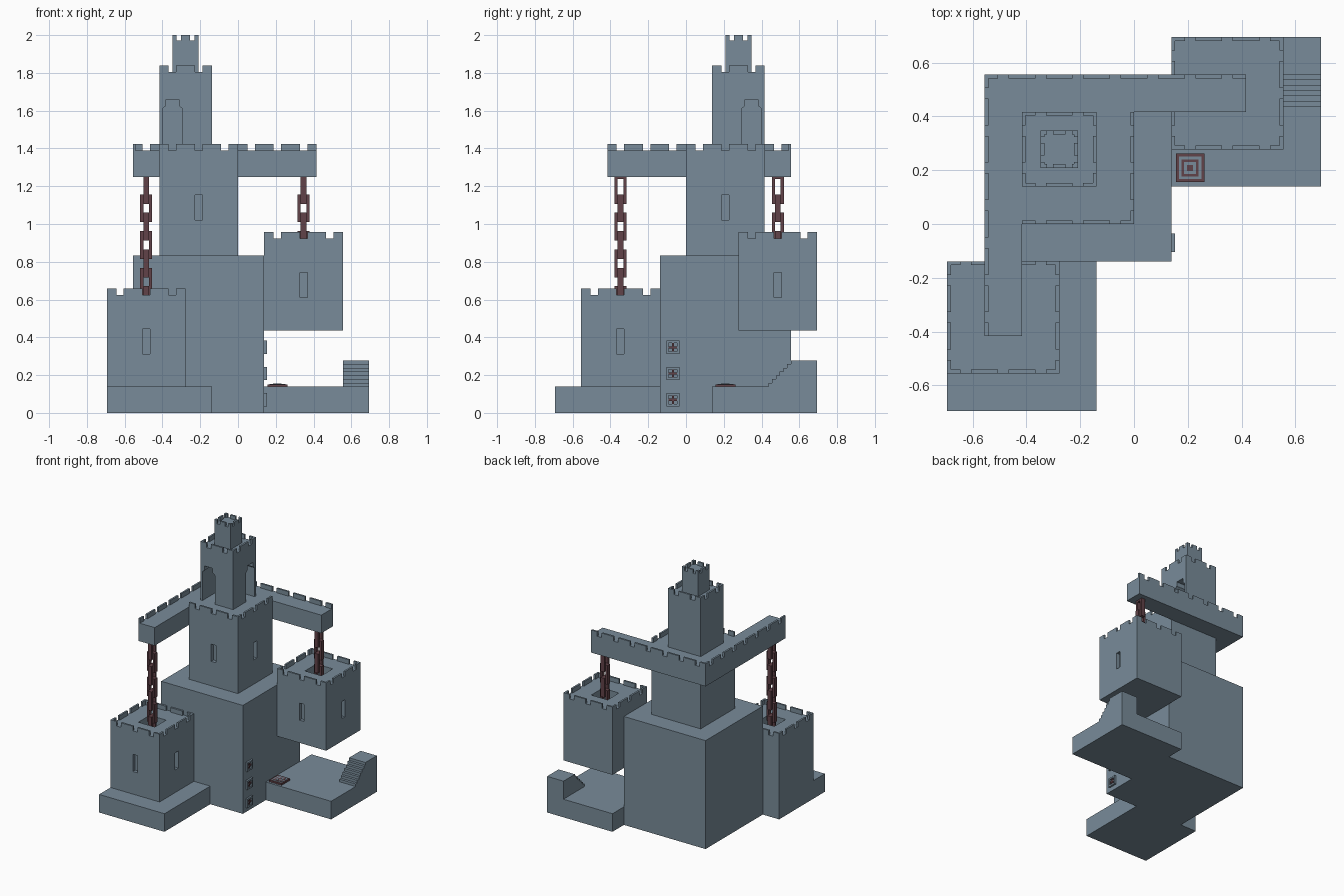
import bpy, bmesh
from mathutils import Vector

U = 2 / 14.4          # one grid cell; all sizes below are in cells
T = 0.1               # parapet thickness

cube = bpy.data.objects.get("Cube")
if cube:
    bpy.data.objects.remove(cube, do_unlink=True)


def material(name, rgb):
    m = bpy.data.materials.new(name)
    m.use_nodes = True
    m.diffuse_color = (*rgb, 1)
    m.node_tree.nodes["Principled BSDF"].inputs["Base Color"].default_value = (*rgb, 1)
    return m


STONE = material("blue_grey_stone", (0.19, 0.26, 0.32))
IRON = material("dark_red_iron", (0.12, 0.055, 0.065))


def make(name, bm, mat):
    bmesh.ops.scale(bm, vec=(U, U, U), verts=bm.verts)
    bmesh.ops.recalc_face_normals(bm, faces=bm.faces)
    mesh = bpy.data.meshes.new(name)
    bm.to_mesh(mesh)
    bm.free()
    mesh.materials.append(mat)
    obj = bpy.data.objects.new(name, mesh)
    bpy.context.collection.objects.link(obj)
    return obj


def add_box(bm, x, y, z):
    vs = bmesh.ops.create_cube(bm, size=1)["verts"]
    for v in vs:
        v.co = Vector([(r[0] + r[1]) / 2 + c * (r[1] - r[0]) for r, c in zip((x, y, z), v.co)])


def boxes(name, mat, *parts):
    bm = bmesh.new()
    for part in parts:
        add_box(bm, *part)
    return make(name, bm, mat)


def prism(name, points, direction, mat=STONE):
    bm = bmesh.new()
    face = bm.faces.new([bm.verts.new(p) for p in points])
    new = bmesh.ops.extrude_face_region(bm, geom=[face])["geom"]
    moved = [g for g in new if isinstance(g, bmesh.types.BMVert)]
    bmesh.ops.translate(bm, vec=direction, verts=moved)
    return make(name, bm, mat)


def cut(obj, cutter):
    cutter.hide_render = True
    mod = obj.modifiers.new("cut", "BOOLEAN")
    mod.operation = "DIFFERENCE"
    mod.solver = "EXACT"
    mod.object = cutter
    bpy.context.view_layer.objects.active = obj
    bpy.ops.object.modifier_apply(modifier=mod.name)
    bpy.data.objects.remove(cutter, do_unlink=True)


def slit_windows(obj, x, y, z):
    # one slit in the front face, one in the right-hand face
    mx, my, w, d = sum(x) / 2, sum(y) / 2, 0.14, 0.2
    zs = (z, z + 0.95)
    cut(obj, boxes("cutter", STONE, ((mx - w, mx + w), (y[0] - d, y[0] + d), zs)))
    cut(obj, boxes("cutter", STONE, ((x[1] - d, x[1] + d), (my - w, my + w), zs)))


def merlons(bm, axis, span, side, z, cell=1, gap=0.28, height=0.25, trim=(0, 0)):
    # a low wall along one axis with a gap in the middle of every cell
    a, b = span
    stops = [a + trim[0]]
    for i in range(round((b - a) / cell)):
        mid = a + (i + 0.5) * cell
        stops += [mid - gap / 2, mid + gap / 2]
    stops.append(b - trim[1])
    for lo, hi in zip(stops[::2], stops[1::2]):
        run, across = (lo, hi), (side, side + T)
        x, y = (run, across) if axis == "x" else (across, run)
        add_box(bm, x, y, (z, z + height))


def parapet(name, x, y, z, **kw):
    bm = bmesh.new()
    for side in (y[0], y[1] - T):
        merlons(bm, "x", x, side, z, **kw)
    for side in (x[0], x[1] - T):
        merlons(bm, "y", y, side, z, trim=(T, T), **kw)
    return make(name, bm, STONE)


def chain(name, x, y, count):
    # rectangular links, alternately turned a quarter
    bm = bmesh.new()
    w, h, t, bar = 0.23, 0.53, 0.11, 0.12
    for i in range(count):
        z = 8.5 - 0.7 * i
        for lo, hi, z0, z1 in ((-w, -w + bar, -h, h), (w - bar, w, -h, h),
                               (bar - w, w - bar, -h, bar - h), (bar - w, w - bar, h - bar, h)):
            wide, thin = (lo, hi), (-t, t)
            dx, dy = (wide, thin) if i % 2 else (thin, wide)
            add_box(bm, (x + dx[0], x + dx[1]), (y + dy[0], y + dy[1]), (z + z0, z + z1))
    return make(name, bm, IRON)


# Ground blocks
boxes("main_block", STONE, ((-4, 1), (-1, 4), (0, 6)))
boxes("front_plinth", STONE, ((-5, -1), (-5, -1), (0, 1)))
boxes("side_platform", STONE, ((1, 5), (1, 5), (0, 1)))

# Staircase on the platform
STEPS = 7
outline = [(4, 5, 1), (4, 5, 2), (4, 4, 2)]
for i in range(STEPS):
    yy = 4 - i / STEPS
    outline += [(4, yy, 2 - (i + 1) / STEPS), (4, yy - 1 / STEPS, 2 - (i + 1) / STEPS)]
prism("staircase", outline[:-1], (1, 0, 0))

# Two chained towers, each with a pit in the roof
for name, x, y, z, win, links in (("front_tower", (-5, -2), (-4, -1), (1, 4.5), 2.25, 7),
                                  ("hanging_tower", (1, 4), (2, 5), (3.15, 6.65), 4.4, 4)):
    tower = boxes(name, STONE, (x, y, z))
    cut(tower, boxes("cutter", STONE, ((x[0] + 1, x[1] - 1), (y[0] + 1, y[1] - 1), (z[1] - 1, z[1] + 1))))
    slit_windows(tower, x, y, win)
    parapet(name + "_parapet", x, y, z[1])
    chain(name + "_chain", sum(x) / 2, sum(y) / 2, links)

# Middle tower and the two beams that carry the chains
middle = boxes("middle_tower", STONE, ((-3, 0), (0, 3), (6, 10)))
slit_windows(middle, (-3, 0), (0, 3), 7.35)
boxes("back_beam", STONE, ((-4, 3), (3, 4), (9, 10)))
boxes("left_beam", STONE, ((-4, -3), (-3, 3), (9, 10)))
bm = bmesh.new()
merlons(bm, "x", (-4, 3), 4 - T, 10)
merlons(bm, "y", (-3, 4), -4, 10, trim=(0, T))
merlons(bm, "x", (-3, 0), 0, 10)
merlons(bm, "y", (0, 3), -T, 10, trim=(T, 0))
make("terrace_parapet", bm, STONE)

# Upper tower with a corner passage joining two arched doors
upper = boxes("upper_tower", STONE, ((-3, -1), (1, 3), (10, 13)))
half = [(0.38, 9.9), (0.38, 11.6), (0.25, 11.7), (0.25, 11.95)]
arch = half + [(-a, z) for a, z in reversed(half)]
cut(upper, prism("cutter", [(a - 2.5, 0.9, z) for a, z in arch], (0, 1.98, 0)))
cut(upper, prism("cutter", [(-0.9, a + 2.5, z) for a, z in arch], (-1.98, 0, 0)))
parapet("upper_parapet", (-3, -1), (1, 3), 13)

# Top turret
boxes("top_turret", STONE, ((-2.5, -1.5), (1.5, 2.5), (13, 14.2)))
parapet("turret_parapet", (-2.5, -1.5), (1.5, 2.5), 14.2, cell=0.5, gap=0.17, height=0.2)

# Three framed sockets with iron crosses
for i in range(3):
    z, o, n = i + 0.5, 0.25, 0.16
    boxes(f"socket_frame_{i + 1}", STONE,
          *[((1, 1.1), (-0.5 + a, -0.5 + b), (z - o, z + o)) for a, b in ((-o, -n), (n, o))],
          *[((1, 1.1), (-0.5 - n, -0.5 + n), (z + a, z + b)) for a, b in ((-o, -n), (n, o))])
    boxes(f"socket_cross_{i + 1}", IRON,
          ((1, 1.07), (-0.54, -0.46), (z - n, z + n)),
          ((1, 1.068), (-0.5 - n, -0.5 + n), (z - 0.04, z + 0.04)))

# Pressure plate of alternating square layers
C = 2.06 / 1.4 + 0.03
for i, size in enumerate((0.38, 0.3, 0.23, 0.16, 0.08)):
    top = 1.09 + 0.008 * i
    boxes(f"pressure_plate_{i + 1}", STONE if i % 2 else IRON,
          ((C - size, C + size), (C - size, C + size), (1, top)))
